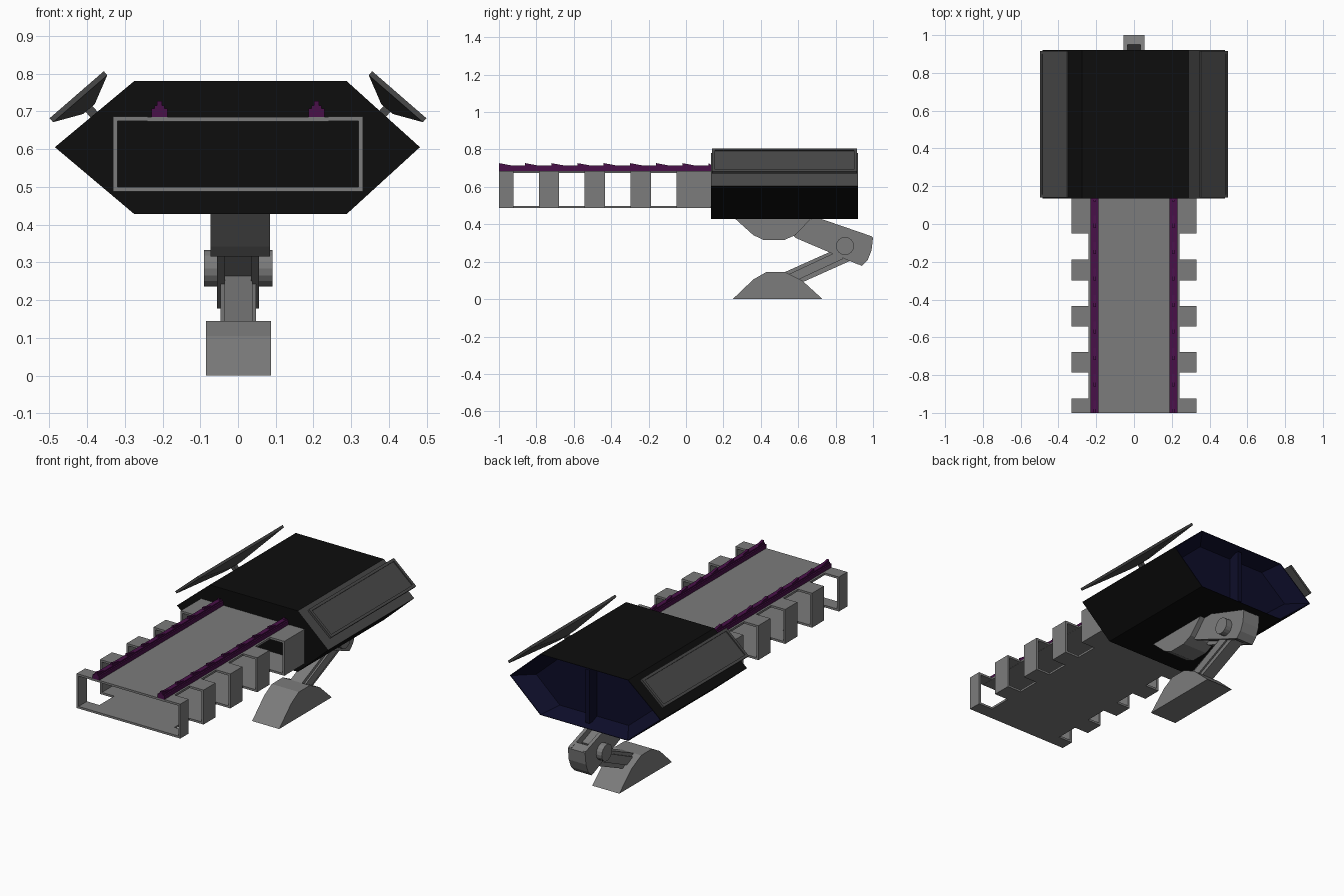
import bpy, bmesh, math
from mathutils import Vector

if "Cube" in bpy.data.objects:
    bpy.data.objects.remove(bpy.data.objects["Cube"])


def material(name, rgb):
    m = bpy.data.materials.new(name)
    m.diffuse_color = (*rgb, 1)
    m.use_nodes = True
    m.node_tree.nodes["Principled BSDF"].inputs["Base Color"].default_value = m.diffuse_color
    return m


GREY = material("steel grey", (0.2, 0.2, 0.2))
DARK = material("dark grey", (0.065, 0.065, 0.065))
BLACK = material("hull black", (0.004, 0.004, 0.004))
PURPLE = material("rail purple", (0.065, 0.005, 0.065))
BLUE = material("exhaust blue", (0.004, 0.004, 0.022))


def loft(name, rings, *mats):
    """Skin a list of equal-length point rings, capped at both ends."""
    bm = bmesh.new()
    vr = [[bm.verts.new(p) for p in r] for r in rings]
    n = len(vr[0])
    for a, b in zip(vr, vr[1:]):
        for i in range(n):
            bm.faces.new((a[i], a[(i + 1) % n], b[(i + 1) % n], b[i]))
    bm.faces.new(vr[0])
    bm.faces.new(vr[-1])
    bmesh.ops.recalc_face_normals(bm, faces=bm.faces[:])
    me = bpy.data.meshes.new(name)
    bm.to_mesh(me)
    bm.free()
    for m in mats:
        me.materials.append(m)
    ob = bpy.data.objects.new(name, me)
    bpy.context.collection.objects.link(ob)
    return ob


def side_prism(name, yz, x0, x1, mat):
    return loft(name, [[(x, y, z) for y, z in yz] for x in (x0, x1)], mat)


def box(name, x0, x1, y0, y1, z0, z1, mat):
    return side_prism(name, [(y0, z0), (y1, z0), (y1, z1), (y0, z1)], x0, x1, mat)


# Hull: hexagonal prism with a recessed exhaust at the back
hexagon = [(-0.485, 0.605), (-0.275, 0.78), (0.288, 0.78),
           (0.482, 0.605), (0.288, 0.428), (-0.275, 0.428)]


def hex_ring(y, s):
    return [(x * s, y, 0.605 + (z - 0.605) * s) for x, z in hexagon]


hull = loft("hull", [hex_ring(0.135, 1), hex_ring(0.92, 1), hex_ring(0.92, 0.985),
                     hex_ring(0.83, 0.78)], BLACK, DARK, BLUE)
for p in hull.data.polygons:
    c, nrm = p.center, p.normal
    if nrm.y > 0.5 or (c.y > 0.85 and p.area < 0.1):
        p.material_index = 2
    elif nrm.x > 0.3 and nrm.z > 0.3:
        p.material_index = 1
box("exhaust_divider", -0.012, 0.012, 0.82, 0.9, 0.45, 0.76, BLUE)

# Barrel: top and bottom plates joined by hollow ribs
for label, z in (("top", 0.673), ("bottom", 0.487)):
    box("barrel_plate_" + label, -0.24, 0.24, -1, 0.14, z, z + 0.012, GREY)


def rib_ring(y, inset):
    x, z0, z1 = 0.33 - inset, 0.487 + inset, 0.686 - inset
    return [(-x, y, z0), (x, y, z0), (x, y, z1), (-x, y, z1)]


for k, (y0, y1) in enumerate([(-1, -0.923), (-0.787, -0.678), (-0.543, -0.433),
                              (-0.298, -0.187), (-0.05, 0.14)]):
    for s in (-1, 1):
        xs = sorted((s * 0.319, s * 0.331))
        box(f"rib_side_{k}", *xs, y0, y1, 0.487, 0.686, GREY)
        xs = sorted((s * 0.24, s * 0.331))
        for z in (0.487, 0.674):
            box(f"rib_arm_{k}", *xs, y0, y1, z, z + 0.012, GREY)

# Sight rails with sawtooth wedges
for s in (-1, 1):
    x = s * 0.208
    box("rail_base", x - 0.021, x + 0.021, -1, 0.14, 0.685, 0.708, PURPLE)
    box("rail_ridge", x - 0.013, x + 0.013, -1, 0.14, 0.708, 0.715, PURPLE)
    for k in range(9):
        y = -1 + 0.14 * k
        e = min(y + 0.07, 0.14)
        side_prism("rail_tooth", [(y, 0.712), (e, 0.712), (e, 0.714), (y, 0.727)],
                   x - 0.007, x + 0.007, PURPLE)

# Side panels: sunken outer face, shallow pyramid back, short stem
for s in (-1, 1):
    mid = Vector((s * 0.422, 0.527, 0.738))
    u = Vector((s * 0.755, 0, -0.655))          # across the panel, outwards
    n = Vector((s * 0.655, 0, 0.755))           # away from the hull

    def panel_ring(hw, hl, d):
        return [mid + u * (a * hw) + Vector((0, b * hl, 0)) + n * d
                for a, b in ((-1, -1), (1, -1), (1, 1), (-1, 1))]

    loft("side_panel", [panel_ring(0.080, 0.372, 0.002), panel_ring(0.080, 0.372, 0.008),
                        panel_ring(0.095, 0.388, 0.008), panel_ring(0.095, 0.388, -0.006),
                        panel_ring(0.02, 0.05, -0.042)], DARK)
    loft("panel_stem", [panel_ring(0.012, 0.014, -0.035), panel_ring(0.012, 0.014, -0.085)], DARK)

# Leg: hull mount, foot, lower link, upper link cheeks and pin
side_prism("leg_mount", [(0.26, 0.432), (0.36, 0.342), (0.415, 0.316), (0.525, 0.316),
                         (0.585, 0.342), (0.67, 0.432)], -0.073, 0.085, GREY)
side_prism("foot", [(0.25, 0), (0.36, 0.105), (0.43, 0.145), (0.53, 0.145),
                    (0.62, 0.1), (0.73, 0)], -0.085, 0.088, GREY)
side_prism("lower_link", [(0.48, 0.1), (0.6, 0.08), (0.89, 0.21), (0.89, 0.26),
                          (0.82, 0.275), (0.53, 0.145)], -0.036, 0.038, GREY)
side_prism("lower_link_rib", [(0.5, 0.11), (0.57, 0.09), (0.84, 0.215), (0.80, 0.25)],
           -0.046, 0.048, GREY)
cheek = [(0.55, 0.36), (0.59, 0.325), (0.92, 0.185), (0.97, 0.3), (0.995, 0.335), (0.69, 0.44)]
for x in (-0.055, 0.035):
    side_prism("upper_link_cheek", cheek, x, x + 0.02, GREY)
side_prism("upper_link_core", [(0.55, 0.38), (0.6, 0.345), (0.86, 0.235), (0.9, 0.33), (0.69, 0.41)],
           -0.04, 0.04, GREY)
side_prism("knee_cap", [(0.90, 0.195), (0.94, 0.178), (0.972, 0.21), (0.992, 0.26),
                        (1.0, 0.33), (0.95, 0.35)], -0.055, 0.055, GREY)
pin = [(0.85 + 0.048 * math.cos(a * math.tau / 16), 0.284 + 0.048 * math.sin(a * math.tau / 16))
       for a in range(16)]
side_prism("knee_pin", pin, -0.09, 0.092, GREY)
